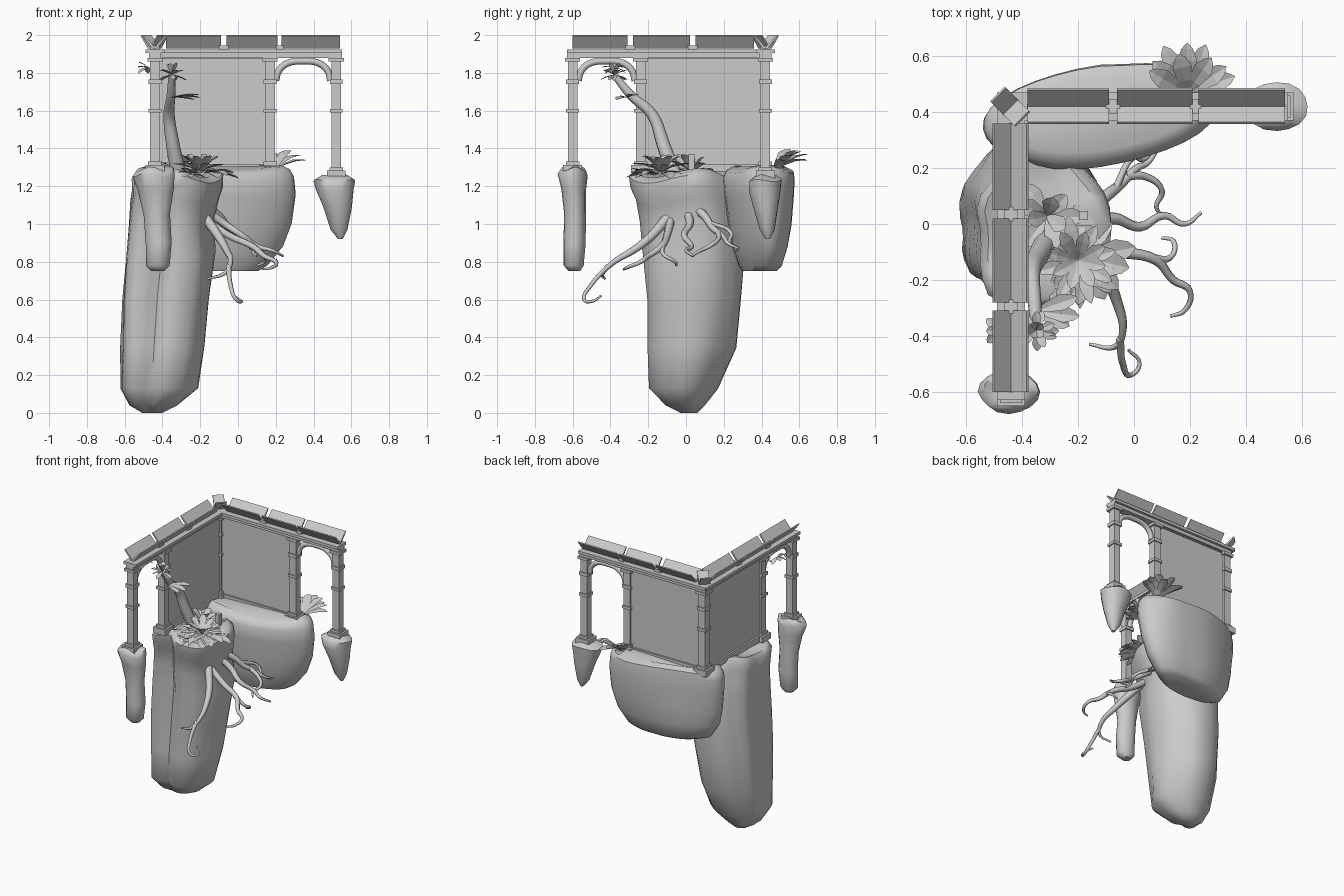
import bpy, bmesh, math, random
from mathutils import Vector, Matrix

random.seed(4)
if "Cube" in bpy.data.objects:
    bpy.data.objects.remove(bpy.data.objects["Cube"])

stone = bpy.data.materials.new("stone_grey")
stone.use_nodes = True
GREY = (0.6, 0.6, 0.6, 1)
stone.diffuse_color = GREY
stone.node_tree.nodes["Principled BSDF"].inputs["Base Color"].default_value = GREY


def finish(name, bm, smooth=None):
    """Turn a bmesh into a named object."""
    bmesh.ops.recalc_face_normals(bm, faces=bm.faces)
    me = bpy.data.meshes.new(name)
    bm.to_mesh(me)
    bm.free()
    ob = bpy.data.objects.new(name, me)
    me.materials.append(stone)
    bpy.context.collection.objects.link(ob)
    if smooth:
        bpy.ops.object.select_all(action='DESELECT')
        ob.select_set(True)
        bpy.context.view_layer.objects.active = ob
        bpy.ops.object.shade_smooth_by_angle(angle=math.radians(smooth))


def loft(bm, rings):
    """Skin a list of point rings and cap both ends."""
    rows = [[bm.verts.new(p) for p in ring] for ring in rings]
    n = len(rows[0])
    for a, b in zip(rows, rows[1:]):
        for i in range(n):
            j = (i + 1) % n
            bm.faces.new((a[i], a[j], b[j], b[i]))
    bm.faces.new(rows[0])
    bm.faces.new(rows[-1])


def rock(name, levels, grooves=(), skew=0.0, sides=32, power=1.0, phase=0.0, lump=.02):
    """Each level is z, x min, x max, y min, y max; each groove is angle, depth, width."""
    rings = []
    for z, x0, x1, y0, y1 in levels:
        ring = []
        for i in range(sides):
            a = math.tau * i / sides
            c, s = math.cos(a), math.sin(a)
            k = 1 + lump * (math.sin(4 * a + phase + 6 * z) - 1)
            for angle, depth, width in grooves:
                turn = math.remainder(a - math.radians(angle), math.tau)
                k -= depth * math.exp(-(turn / width) ** 2)
            dx = math.copysign(abs(c) ** power, c) * k * (x1 - x0) / 2
            dy = math.copysign(abs(s) ** power, s) * k * (y1 - y0) / 2
            wave = .02 * (z - levels[0][0]) * math.sin(3 * a + phase)
            ring.append(((x0 + x1) / 2 + dx, (y0 + y1) / 2 + dy + skew * dx, z + wave))
        rings.append(ring)
    bm = bmesh.new()
    loft(bm, rings)
    finish(name, bm, 50)


# Floating rocks
rock("tall_rock", [
    (0, -.51, -.40, -.03, .06), (.04, -.58, -.32, -.11, .10),
    (.13, -.63, -.21, -.20, .17), (.35, -.63, -.175, -.215, .27),
    (.6, -.625, -.145, -.22, .30), (.85, -.605, -.11, -.24, .32),
    (1.0, -.59, -.125, -.25, .31), (1.12, -.58, -.10, -.27, .30),
    (1.18, -.57, -.08, -.30, .29), (1.24, -.57, -.08, -.31, .28),
    (1.27, -.54, -.12, -.27, .25), (1.255, -.45, -.2, -.18, .16)],
    grooves=((-104, .2, .2), (185, .1, .18), (140, .06, .2), (-28, .05, .2),
             (48, .07, .4), (226, -.15, .3)), power=.92, phase=.6)
rock("wide_rock", [
    (.75, -.37, .11, .30, .48), (.78, -.45, .16, .28, .51),
    (.88, -.51, .24, .25, .54), (1.0, -.53, .285, .23, .56),
    (1.15, -.545, .31, .21, .57), (1.24, -.545, .305, .20, .575),
    (1.28, -.53, .285, .22, .57), (1.30, -.49, .24, .26, .53)],
    grooves=((75, .05, .2), (-130, .05, .3)), skew=.12, power=.96, phase=2)
rock("front_small_rock", [
    (.75, -.46, -.39, -.62, -.56), (.78, -.49, -.36, -.65, -.54),
    (.9, -.49, -.35, -.65, -.53), (1.05, -.50, -.36, -.645, -.53),
    (1.18, -.53, -.34, -.66, -.53), (1.26, -.56, -.335, -.68, -.52),
    (1.29, -.54, -.34, -.66, -.53), (1.30, -.48, -.38, -.63, -.55)],
    grooves=((215, .06, .4),), sides=16, phase=1)
rock("side_small_rock", [
    (.92, .53, .555, .42, .445), (.97, .49, .58, .39, .47),
    (1.09, .45, .605, .355, .49), (1.18, .41, .615, .33, .505),
    (1.23, .395, .625, .33, .51), (1.255, .44, .58, .36, .48)], sides=16, phase=3)


# Wings: u runs from the corner, v points outwards
def x_wing(u, v, z):
    return Vector((-.44 + u, .42 + v, z))


def y_wing(u, v, z):
    return Vector((-.44 - v, .42 - u, z))


def box(bm, place, u0, u1, v0, v1, z0, z1):
    loft(bm, [[place(u, v, z) for u, v in ((u0, v0), (u1, v0), (u1, v1), (u0, v1))]
              for z in (z0, z1)])


def post(bm, place, u, base):
    """Square pillar with foot, rings and cap."""
    for h, z0, z1 in ((.026, base, 1.9), (.05, base - .03, base + .012), (.036, base, base + .03),
                      (.034, 1.59, 1.61), (.034, 1.74, 1.765), (.04, 1.86, 1.88)):
        box(bm, place, u - h, u + h, -h, h, z0, z1)


def tube(name, points, r0, r1, sides=8):
    """Tapered tube along a smoothed path."""
    cu = bpy.data.curves.new(name, 'CURVE')
    cu.dimensions = '3D'
    cu.bevel_depth = 1
    cu.bevel_resolution = sides // 2 - 2
    cu.resolution_u = 5
    cu.use_fill_caps = True
    sp = cu.splines.new('BEZIER')
    sp.bezier_points.add(len(points) - 1)
    for i, (bp, p) in enumerate(zip(sp.bezier_points, points)):
        bp.co = p
        bp.handle_left_type = bp.handle_right_type = 'AUTO'
        bp.radius = r0 + (r1 - r0) * i / (len(points) - 1)
    cu.materials.append(stone)
    ob = bpy.data.objects.new(name, cu)
    bpy.context.collection.objects.link(ob)


def gutter(bm, place, u0, u1):
    """V-shaped roof trough."""
    profile = [(-.062, 1.995), (-.012, 1.928), (.012, 1.928), (.066, 1.995),
               (.06, 2), (0, 1.937), (-.056, 2)]
    loft(bm, [[place(u, v, z) for v, z in profile] for u in (u0, u1)])


for label, place, mid, end, base, tiles in (
        ("back", x_wing, .61, .96, 1.27, ((.06, .35), (.38, .65), (.67, .98))),
        ("side", y_wing, .66, 1.02, 1.3, ((.06, .37), (.40, .70), (.73, 1.02)))):
    bm = bmesh.new()
    box(bm, place, 0, mid, -.012, .012, 1.27, 1.9)
    box(bm, place, 0, mid, -.025, .025, 1.27, 1.315)
    box(bm, place, 0, mid, -.02, .02, 1.875, 1.9)
    finish(label + "_wall", bm)

    bm = bmesh.new()
    post(bm, place, mid, 1.3)
    post(bm, place, end, base)
    finish(label + "_pillars", bm)

    bm = bmesh.new()
    box(bm, place, -.03, end + .03, -.032, .032, 1.88, 1.905)
    box(bm, place, -.045, end + .03, -.05, .05, 1.905, 1.925)
    for a, b in zip(tiles, tiles[1:]):
        box(bm, place, a[1] - .01, b[0] + .01, -.025, .025, 1.92, 1.945)
    finish(label + "_beam", bm)

    bm = bmesh.new()
    for a, b in tiles:
        gutter(bm, place, a, b)
    finish(label + "_roof_troughs", bm)

    # Rounded arch between the open pillars
    a, b = mid + .03, end - .03
    arc = [(a, 1.76), (a + .015, 1.81), (a + .06, 1.85), ((a + b) / 2, 1.862),
           (b - .06, 1.85), (b - .015, 1.81), (b, 1.76)]
    tube(label + "_arch", [place(u, 0, z) for u, z in arc], .018, .018)

bm = bmesh.new()
post(bm, x_wing, 0, 1.3)
finish("corner_pillar", bm)


def corner(u, v, z):
    return Matrix.Rotation(math.radians(45), 3, 'Z') @ Vector((u, v, 0)) + Vector((-.44, .42, z))


bm = bmesh.new()
gutter(bm, corner, -.04, .035)
finish("corner_roof_trough", bm)

# Small stake on the tall rock
bm = bmesh.new()
for h, z0, z1 in ((.036, 1.24, 1.285), (.016, 1.28, 1.37)):
    box(bm, lambda u, v, z: Vector((-.18 + u, .03 + v, z)), -h, h, -h, h, z0, z1)
finish("stake", bm)

# Bent tree trunk
tube("trunk", [(-.31, -.06, 1.25), (-.345, -.12, 1.42), (-.365, -.18, 1.58),
               (-.355, -.29, 1.68), (-.35, -.38, 1.79)], .042, .018, 10)

# Hanging roots
roots = [
    ([(-.18, .03, 1.1), (-.1, .1, 1.04), (-.05, .14, .98), (.01, .2, .93), (.05, .22, .9), (.09, .28, .87)], .026),
    ([(-.03, .17, .96), (.04, .17, .92), (.1, .12, .88), (.08, .06, .85), (.1, .03, .83)], .016),
    ([(-.07, .12, 1.01), (0, .24, .95), (.03, .23, .91), (.08, .27, .86)], .013),
    ([(-.18, 0, 1.08), (-.07, .02, 1.0), (.02, -.01, .94), (.11, .03, .88), (.18, .0, .86), (.24, .04, .83)], .025),
    ([(-.18, -.08, 1.03), (-.05, -.1, .94), (.08, -.13, .88), (.14, -.2, .83), (.2, -.24, .8), (.18, -.31, .77), (.13, -.33, .76)], .024),
    ([(.06, -.12, .89), (.13, -.12, .84), (.14, -.06, .8), (.1, -.05, .78)], .014),
    ([(-.17, -.1, 1.03), (-.1, -.19, .93), (-.06, -.28, .86), (-.04, -.38, .8), (-.07, -.44, .74), (-.16, -.43, .71)], .028),
    ([(-.05, -.41, .78), (-.04, -.5, .68), (-.01, -.54, .6), (.02, -.5, .59), (-.02, -.45, .62)], .014)]
for i, (path, radius) in enumerate(roots):
    tube("root_%d" % (i + 1), path, radius, .006, 6)


def rosette(name, centre, count, length, width, low, high, start=0, sweep=360, droop=.25):
    """Fan of folded leaves about a centre."""
    bm = bmesh.new()
    for i in range(count):
        a = math.radians(start + sweep * (i + random.uniform(-.2, .2)) / count)
        rise = math.radians(low + (high - low) * (i % 3) / 2)
        size = length * random.uniform(.8, 1)
        out = Vector((math.cos(a), math.sin(a), 0))
        side = Vector((-out.y, out.x, 0))
        rows = []
        for t, w in ((0, .2), (.3, .65), (.65, 1), (.88, .6), (1, .06)):
            mid = Vector(centre) + out * (size * t * math.cos(rise))
            mid.z += size * (t * math.sin(rise) - droop * t * t)
            edge = side * (w * width / 2)
            lift = Vector((0, 0, w * width * .15))
            rows.append([bm.verts.new(p) for p in (mid - edge + lift, mid, mid + edge + lift)])
        for p, q in zip(rows, rows[1:]):
            for k in (0, 1):
                bm.faces.new((p[k], p[k + 1], q[k + 1], q[k]))
    finish(name, bm)


# Plants
rosette("front_plant", (-.2, -.13, 1.275), 24, .19, .05, 8, 50)
rosette("front_plant_flat_leaves", (-.18, -.12, 1.27), 7, .2, .085, 5, 14, -150, 190)
rosette("middle_plant", (-.31, .03, 1.27), 9, .16, .065, 20, 60)
rosette("low_plant", (-.26, -.23, 1.26), 7, .09, .05, 5, 40, 180, 220)
rosette("back_plant", (.19, .47, 1.28), 9, .27, .07, 34, 50, 20, 150, .3)
rosette("tree_crown", (-.35, -.38, 1.79), 16, .085, .035, -15, 65, droop=.1)
rosette("trunk_leaves", (-.35, -.31, 1.67), 3, .16, .06, 0, 10, -25, 60, .1)
rosette("arch_leaves", (-.48, -.38, 1.83), 5, .07, .035, -15, 40, 90, 220)
